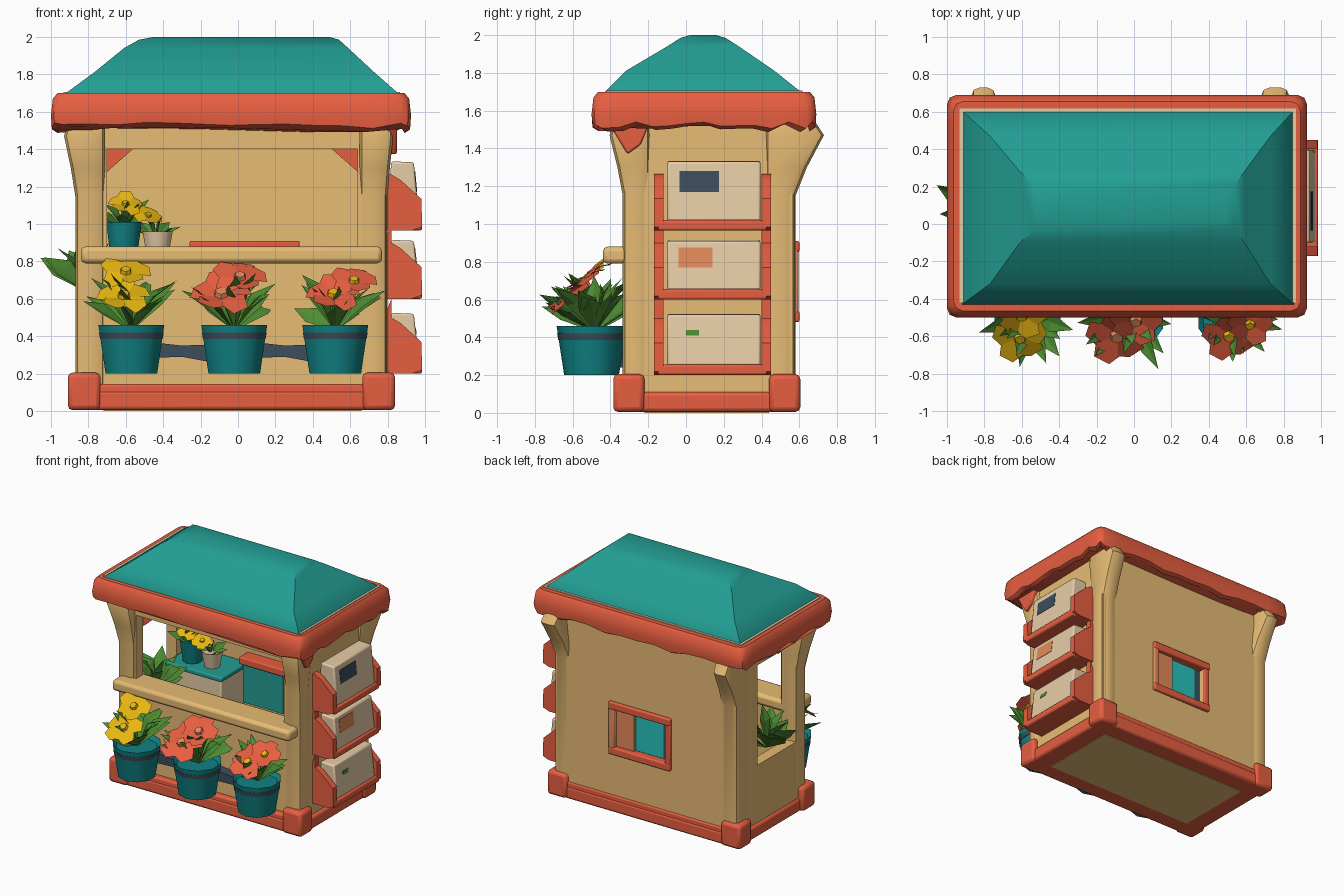
import bpy, bmesh, math, random
from mathutils import Vector, Matrix

random.seed(4)
cube = bpy.data.objects.get("Cube")
if cube:
    bpy.data.objects.remove(cube, do_unlink=True)


def material(name, rgb):
    lin = [((c / 255 + 0.055) / 1.055) ** 2.4 for c in rgb] + [1]
    m = bpy.data.materials.new(name)
    m.use_nodes = True
    m.diffuse_color = lin
    bsdf = m.node_tree.nodes["Principled BSDF"]
    bsdf.inputs["Base Color"].default_value = lin
    bsdf.inputs["Roughness"].default_value = 0.8
    return m


RED = material("coral red", (238, 97, 67))
TEAL = material("teal", (34, 158, 147))
DEEP_TEAL = material("deep teal", (16, 130, 132))
BRIGHT_TEAL = material("bright teal", (40, 196, 190))
SAND = material("sand", (242, 197, 122))
CREAM = material("cream", (242, 214, 175))
SLATE = material("slate", (60, 78, 92))
GREEN = material("leaf green", (78, 140, 50))
YELLOW = material("yellow", (238, 188, 18))
ORANGE = material("soft orange", (228, 138, 90))


def finish(name, bm, mat, bevel=0, smooth=True, solid=True):
    if solid:
        bmesh.ops.recalc_face_normals(bm, faces=bm.faces)
    me = bpy.data.meshes.new(name)
    bm.to_mesh(me)
    bm.free()
    me.materials.append(mat)
    ob = bpy.data.objects.new(name, me)
    bpy.context.collection.objects.link(ob)
    if bevel:
        b = ob.modifiers.new("soft edges", 'BEVEL')
        b.width, b.segments = bevel, 2
    if smooth:
        bpy.ops.object.select_all(action='DESELECT')
        ob.select_set(True)
        bpy.context.view_layer.objects.active = ob
        bpy.ops.object.shade_smooth_by_angle(angle=math.radians(40))
    return ob


def prism(name, pts, axis, a, b, mat, bevel=0):
    """Extrude a 2D outline along one axis (0 = x, 1 = y, 2 = z)."""
    bm = bmesh.new()
    def place(p, w):
        c = list(p)
        c.insert(axis, w)
        return bm.verts.new(c)
    lo = [place(p, a) for p in pts]
    hi = [place(p, b) for p in pts]
    bm.faces.new(lo)
    bm.faces.new(hi)
    for i in range(len(pts)):
        j = (i + 1) % len(pts)
        bm.faces.new((lo[i], lo[j], hi[j], hi[i]))
    return finish(name, bm, mat, bevel)


def corners(x0, x1, y0, y1):
    return [(x0, y0), (x1, y0), (x1, y1), (x0, y1)]


def box(name, x0, x1, y0, y1, z0, z1, mat, bevel=0):
    return prism(name, corners(x0, x1, y0, y1), 2, z0, z1, mat, bevel)


def wall(name, axis, outer, hole, a, b):
    """Panel with a rectangular opening."""
    bm = bmesh.new()
    loops = []
    for w in (a, b):
        for rect in (outer, hole):
            pts = [(w, *p) if axis == 0 else (p[0], w, p[1]) for p in corners(*rect)]
            loops.append([bm.verts.new(p) for p in pts])
    oa, ha, ob, hb = loops
    for p, q in ((oa, ha), (ob, hb), (oa, ob), (ha, hb)):
        for i in range(4):
            j = (i + 1) % 4
            bm.faces.new((p[i], p[j], q[j], q[i]))
    return finish(name, bm, SAND)


def loft(name, rings, mat, radius=0.0, steps=1, wave=0):
    """Skin rounded rectangles (z, x0, x1, y0, y1); wave scallops the lowest rings."""
    bm = bmesh.new()
    loops = []
    rise = [random.uniform(0, wave) for _ in range(90)]
    for k, (z, x0, x1, y0, y1) in enumerate(rings):
        pts = []
        arcs = ((x0, y0, 1, 1, 180), (x1, y0, -1, 1, 270), (x1, y1, -1, -1, 0), (x0, y1, 1, -1, 90))
        for cx, cy, sx, sy, a0 in arcs:
            for t in ((0, 45, 90) if radius else (0,)):
                a = math.radians(a0 + t)
                off = (Vector((sx + math.cos(a), sy + math.sin(a), 0)) * radius)
                pts.append(Vector((cx, cy, z)) + (off if radius else Vector()))
        loop = []
        for i, p in enumerate(pts):
            q = pts[(i + 1) % len(pts)]
            n = steps if (q - p).length > 0.3 else 1
            loop += [p.lerp(q, s / n) for s in range(n)]
        if k < 2:
            for i, p in enumerate(loop):
                p.z += rise[i] * (1 - 0.2 * k)
        loops.append([bm.verts.new(p) for p in loop])
    for p, q in zip(loops, loops[1:]):
        for i in range(len(p)):
            j = (i + 1) % len(p)
            bm.faces.new((p[i], p[j], q[j], q[i]))
    bm.faces.new(loops[0])
    bm.faces.new(loops[-1])
    return finish(name, bm, mat)


# Base with raised corner blocks and a sand underside
box("base", -0.88, 0.82, -0.37, 0.59, 0.005, 0.11, RED, 0.02)
for part, y in (("front", -0.365), ("back", 0.52)):
    box(f"base_lip_{part}", -0.8, 0.75, y, y + 0.065, 0.08, 0.145, RED, 0.015)
box("base_underside", -0.72, 0.66, -0.22, 0.44, 0, 0.008, SAND)
for sx, x in (("left", 0.665), ("right", -0.91)):
    for sy, y in (("front", -0.385), ("back", 0.44)):
        box(f"base_corner_{sy}_{sx}", x, x + 0.175, y, y + 0.165, 0.005, 0.205, RED, 0.025)

# Walls
wall("front_wall", 1, (-0.85, 0.78, 0.1, 1.54), (-0.7, 0.64, 0.82, 1.4), -0.32, -0.23)
wall("back_wall", 1, (-0.85, 0.78, 0.1, 1.54), (-0.22, 0.24, 0.53, 0.85), 0.49, 0.575)
wall("right_wall", 0, (-0.31, 0.56, 0.1, 1.54), (-0.2, 0.3, 0.58, 1.4), -0.86, -0.77)
box("left_wall", 0.7, 0.795, -0.31, 0.56, 0.1, 1.54, SAND)

# Corner posts flaring out under the roof
for name, x0, x1, y0, y1, fx0, fx1, fy0, fy1 in (
        ("front_right", -0.87, -0.71, -0.335, -0.19, 0.06, 0, 0.07, 0),
        ("front_left", 0.65, 0.8, -0.335, -0.19, 0, 0.03, 0.07, 0),
        ("back_right", -0.87, -0.71, 0.42, 0.58, 0, -0.03, 0, 0.15),
        ("back_left", 0.65, 0.8, 0.42, 0.58, -0.03, 0.03, 0, 0.15)):
    rings = [(z, x0 - f * fx0, x1 + f * fx1, y0 - f * fy0, y1 + f * fy1)
             for z, f in ((0.1, 0), (1.15, 0), (1.3, 0.4), (1.47, 1), (1.54, 0.7))]
    loft("post_" + name, rings, SAND, 0.045)

# Red braces in the upper corners of the opening
for name, x, s in (("left", 0.65, -1), ("right", -0.71, 1)):
    prism(f"corner_brace_{name}", [(x, 1.42), (x + s * 0.17, 1.42), (x, 1.27)], 1, -0.22, -0.18, RED)
prism("side_brace", [(-0.4, 1.52), (-0.2, 1.52), (-0.24, 1.42), (-0.31, 1.37)], 0, 0.78, 0.85, RED, 0.01)


# Roof, its scalloped trim and a pale lining between them
def trim_ring(z, d):
    return (z, -1 + d, 0.925 - d, -0.5 + d, 0.69 - d)


loft("roof_trim", [trim_ring(1.485, 0.035), trim_ring(1.505, 0.005), trim_ring(1.58, 0), trim_ring(1.67, 0.01),
                   trim_ring(1.7, 0.035), trim_ring(1.7, 0.1)], RED, 0.05, 12, 0.05)
box("roof_lining", -0.932, 0.866, -0.42, 0.617, 1.68, 1.706, CREAM)
loft("roof", [(1.66, -0.93, 0.865, -0.435, 0.615), (1.7, -0.92, 0.855, -0.43, 0.607),
              (1.81, -0.77, 0.73, -0.32, 0.47), (1.94, -0.61, 0.59, -0.1, 0.28),
              (1.985, -0.53, 0.54, -0.03, 0.21), (2.0, -0.45, 0.49, 0.02, 0.16)], TEAL)

# Counter
box("counter", -0.84, 0.77, -0.44, -0.2, 0.79, 0.88, SAND, 0.025)

# Back window: frame bars, pane and shutter, with a lidded box inside
for part, z0, z1 in (("sill", 0.48, 0.54), ("head", 0.85, 0.91)):
    box(f"window_{part}", -0.27, 0.29, 0.53, 0.6, z0, z1, RED, 0.01)
box("window_jamb_right", -0.27, -0.22, 0.53, 0.595, 0.5, 0.88, RED, 0.01)
box("window_jamb_left", 0.24, 0.29, 0.53, 0.595, 0.5, 0.88, ORANGE, 0.01)
box("window_shutter", 0.08, 0.25, 0.515, 0.56, 0.52, 0.86, ORANGE)
box("window_pane", -0.17, 0.1, 0.525, 0.533, 0.53, 0.86, BRIGHT_TEAL)
box("window_gap", -0.23, -0.17, 0.525, 0.533, 0.53, 0.86, SLATE)
box("inner_box", -0.24, 0.12, 0.41, 0.525, 0.53, 0.86, TEAL)
box("inner_box_lid", -0.26, 0.33, 0.38, 0.5, 0.85, 0.91, RED, 0.01)

# Card rack on the left side
for tier, z, h in (("lower", 0.2, 0.32), ("middle", 0.6, 0.31), ("upper", 0.965, 0.365)):
    for side, y in (("front", -0.17), ("back", 0.4)):
        prism(f"rack_side_{side}_{tier}", [(0.78, z), (0.93, z), (0.985, z + 0.02), (0.98, z + 0.17),
              (0.87, z + 0.27), (0.82, z + 0.3), (0.82, z + 0.4 if tier != "upper" else z + 0.3),
              (0.78, z + 0.3)], 1, y, y + 0.05, RED)
    box(f"rack_shelf_{tier}", 0.78, 0.985, -0.15, 0.43, z, z + 0.055, RED, 0.012)
    prism(f"card_block_{tier}", [(0.79, z + 0.05), (0.97, z + 0.05), (0.94, z + h), (0.82, z + h + 0.005)],
          1, -0.1, 0.395, CREAM, 0.012)
    mark, y0, y1, a, b = {"lower": (GREEN, 0, 0.07, 0.21, 0.24), "middle": (ORANGE, -0.04, 0.14, 0.17, 0.275),
                          "upper": (SLATE, -0.035, 0.175, 0.205, 0.315)}[tier]
    fx = lambda t: 0.97 - 0.03 * (t - 0.05) / (h - 0.05)
    prism(f"card_mark_{tier}", [(fx(a) - 0.004, z + a), (fx(a) + 0.003, z + a),
          (fx(b) + 0.003, z + b), (fx(b) - 0.004, z + b)], 1, y0, y1, mark)


# Plants
def pot(name, x, y, z, r0, r1, h, mat):
    bm = bmesh.new()
    bmesh.ops.create_cone(bm, cap_ends=True, segments=10, radius1=r0, radius2=r1, depth=h,
                          matrix=Matrix.Translation((x, y, z + h / 2)))
    top = max(bm.faces, key=lambda f: f.calc_center_median().z)
    bmesh.ops.inset_region(bm, faces=[top], thickness=r1 * 0.15)
    bmesh.ops.translate(bm, verts=top.verts, vec=(0, 0, -h * 0.12))
    return finish(name, bm, mat)


def foliage(name, x, y, z, count, length, width):
    """Folded, twisted leaves fanned around a root, bending out at the tip."""
    bm = bmesh.new()
    for i in range(count):
        a = math.tau * i / count * 2 + random.uniform(-0.3, 0.3)
        lift = random.uniform(0.5, 1.3)
        size = length * random.uniform(0.75, 1.05)
        flat = Vector((math.cos(a), math.sin(a), 0))
        d = flat * math.cos(lift) + Vector((0, 0, math.sin(lift)))
        twist = Matrix.Rotation(math.copysign(random.uniform(0.2, 1.0), flat.x), 3, d)
        side = twist @ Vector((-math.sin(a), math.cos(a), 0)) * width
        root = Vector((x, y, z))
        mid = root + d * size * 0.6
        tip = mid + (d * 0.6 + flat * 0.5) * size * 0.4
        rt, m, t, l, r = (bm.verts.new(p) for p in
                          (root, mid - Vector((0, 0, 0.015)), tip, mid + side, mid - side))
        for f in ((rt, m, l), (m, t, l), (rt, r, m), (m, r, t)):
            bm.faces.new(f)
    return finish(name, bm, GREEN, smooth=False, solid=False)


def flower(name, pos, radius, petal_mat, centre_mat, spin, aim=(0, -0.6, 0.8)):
    turn = Matrix.Translation(pos) @ Vector(aim).to_track_quat('Z', 'Y').to_matrix().to_4x4()
    bm = bmesh.new()
    for i in range(5):
        m = turn @ Matrix.Rotation(spin + math.tau * i / 5, 4, 'Z')
        bend = 0.3 * (i % 2) - 0.15
        outline = ((0, 0, -0.1), (0.6, -0.48, 0.08), (1, -0.3, bend), (1.02, 0.3, bend), (0.6, 0.5, 0.02))
        bm.faces.new([bm.verts.new(m @ (Vector(p) * radius)) for p in outline])
    finish(name + "_petals", bm, petal_mat, smooth=False, solid=False)
    bm = bmesh.new()
    bmesh.ops.create_cone(bm, cap_ends=True, segments=6, radius1=radius * 0.28, radius2=radius * 0.2,
                          depth=radius * 0.2, matrix=turn)
    finish(name + "_centre", bm, centre_mat)


blooms = {"right": (-0.57, YELLOW, YELLOW, ((-0.04, 0.62, 0.14), (-0.03, 0.75, 0.13))),
          "middle": (-0.02, RED, ORANGE, ((-0.07, 0.63, 0.16), (0.03, 0.72, 0.14))),
          "left": (0.52, RED, YELLOW, ((-0.01, 0.63, 0.14), (0.1, 0.7, 0.12)))}
for side, (x, petal, centre, spots) in blooms.items():
    pot(f"flower_pot_{side}", x, -0.5, 0.2, 0.145, 0.185, 0.26, DEEP_TEAL)
    pot(f"pot_band_{side}", x, -0.5, 0.385, 0.176, 0.182, 0.035, SLATE)
    foliage(f"pot_leaves_{side}", x, -0.48, 0.43, 22, 0.37, 0.055)
    for k, (dx, z, r) in enumerate(spots):
        flower(f"bloom_{side}_{k}", (x + dx, -0.63 + (z - 0.6) * 0.9, z), r, petal, centre, 0.4 + k)

# Dark sagging rail behind the pots
for name, x in (("right", -0.57), ("left", -0.02)):
    prism(f"pot_rail_{name}", [(x, 0.28), (x + 0.27, 0.29), (x + 0.54, 0.24), (x + 0.54, 0.36),
          (x + 0.27, 0.35), (x, 0.38)], 1, -0.4, -0.31, SLATE)

# Shelf and plants inside, and leaves hanging from the side opening
box("inner_shelf", -0.76, -0.25, 0.14, 0.49, 0.79, 0.83, TEAL, 0.01)
box("inner_cabinet", -0.74, -0.28, 0.18, 0.49, 0.13, 0.79, CREAM, 0.01)
pot("inner_pot", -0.61, 0.28, 0.83, 0.075, 0.1, 0.18, DEEP_TEAL)
pot("small_pot", -0.43, 0.28, 0.83, 0.06, 0.085, 0.13, CREAM)
foliage("inner_leaves", -0.6, 0.28, 0.96, 14, 0.22, 0.04)
foliage("small_leaves", -0.44, 0.28, 0.92, 9, 0.16, 0.03)
flower("inner_bloom_tall", (-0.6, 0.22, 1.11), 0.09, YELLOW, YELLOW, 0.2, (0.1, -0.6, 0.8))
flower("inner_bloom_low", (-0.48, 0.22, 1.05), 0.08, YELLOW, YELLOW, 0.9, (0.3, -0.6, 0.8))
foliage("side_leaves", -0.8, 0.09, 0.63, 14, 0.34, 0.07)
